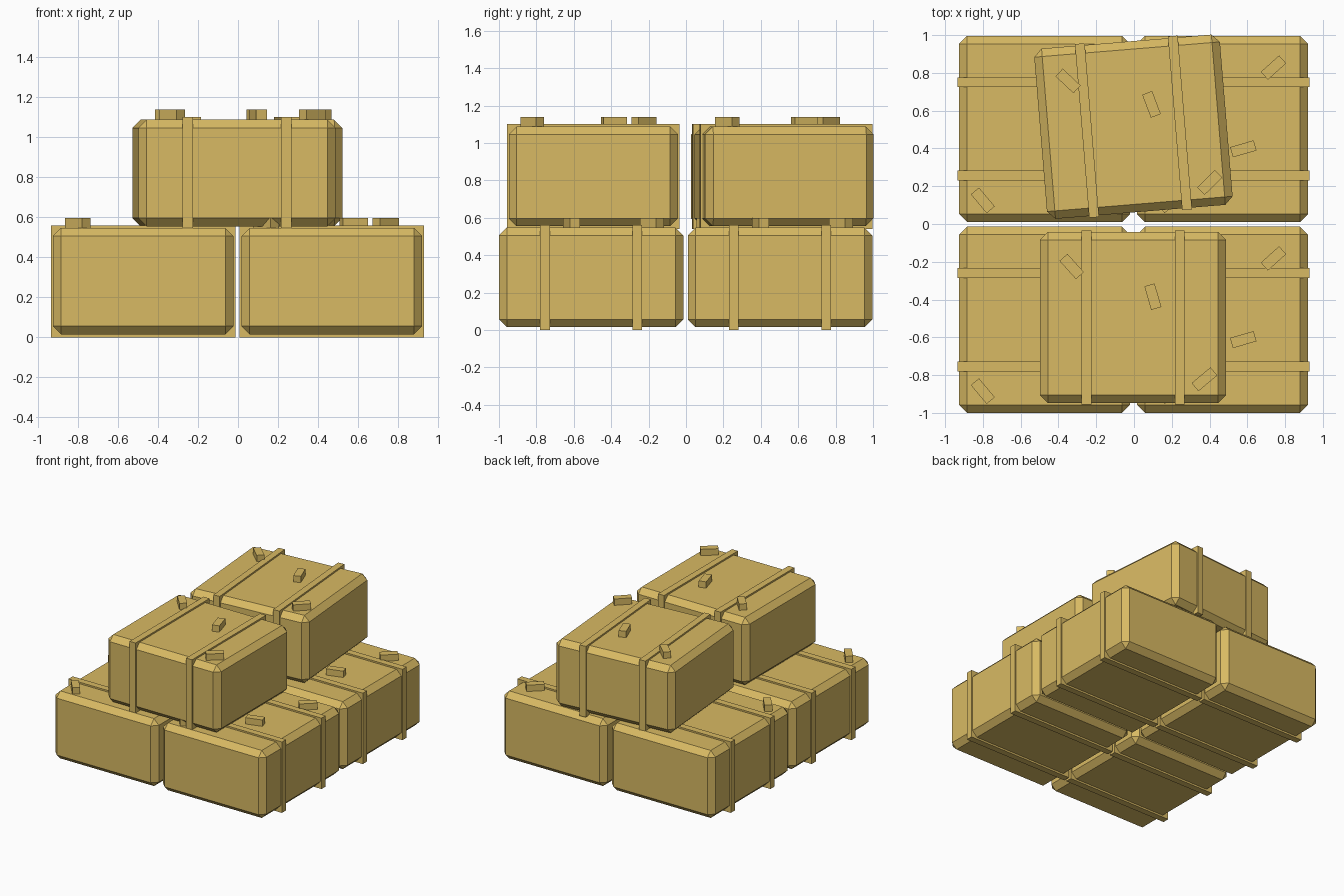
import bpy, math
from mathutils import Matrix

if "Cube" in bpy.data.objects:
    bpy.data.objects.remove(bpy.data.objects["Cube"])

straw = bpy.data.materials.new("straw_gold")
straw.diffuse_color = (0.69, 0.49, 0.125, 1)
straw.use_nodes = True
straw.node_tree.nodes["Principled BSDF"].inputs["Base Color"].default_value = straw.diffuse_color


def box(name, size, local, frame, angle=0, bevel=0):
    """Box placed in the local frame of a bale."""
    bpy.ops.mesh.primitive_cube_add(size=1)
    ob = bpy.context.object
    ob.name = name
    ob.data.transform(Matrix.Diagonal((*size, 1)))
    ob.matrix_world = frame @ Matrix.Translation(local) @ Matrix.Rotation(math.radians(angle), 4, 'Z')
    ob.data.materials.append(straw)
    if bevel:
        m = ob.modifiers.new("chamfer", 'BEVEL')
        m.width = bevel
        m.segments = 1
    return ob


def bale(name, x, y, z, turn):
    frame = Matrix.Translation((x, y, z)) @ Matrix.Rotation(math.radians(turn), 4, 'Z')
    # chamfered straw block
    box(name, (0.904, 0.986, 0.533), (0, 0, 0.281), frame, bevel=0.042)
    # two straps around the block
    for s in (-1, 1):
        box(name + "_strap", (0.923, 0.052, 0.56), (0, s * 0.247, 0.28), frame)
    # loose straw tufts on top
    for tx, ty, a in ((0.11, -0.105, 16), (0.27, 0.325, 42), (-0.327, -0.378, -50)):
        box(name + "_tuft", (0.13, 0.056, 0.053), (tx, ty, 0.571), frame, a)


# bottom layer
for side, x in (("left", -0.4735), ("right", 0.4685)):
    for row, y in (("front", -0.507), ("back", 0.503)):
        bale(f"bottom_bale_{row}_{side}", x, y, 0, 0)

# top layer, turned crosswise
bale("top_bale_front", -0.005, -0.495, 0.54, 90)
bale("top_bale_back", -0.003, 0.515, 0.54, 94.7)
